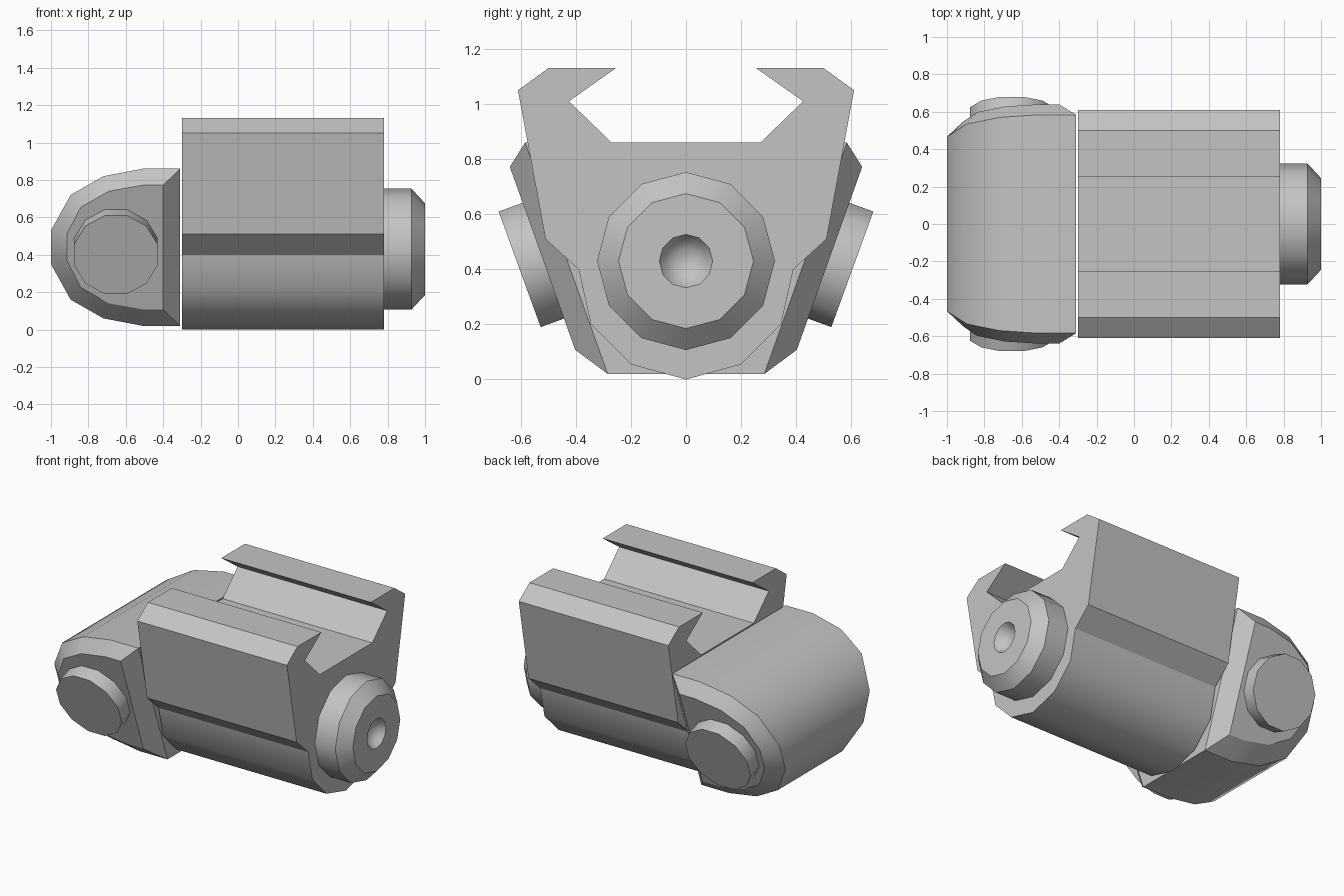
import bpy, bmesh, math
from mathutils import Vector

cube = bpy.data.objects.get("Cube")
if cube:
    bpy.data.objects.remove(cube)

grey = bpy.data.materials.new("plain_grey")
grey.use_nodes = True
grey.diffuse_color = (0.55, 0.55, 0.55, 1)
grey.node_tree.nodes["Principled BSDF"].inputs["Base Color"].default_value = grey.diffuse_color


def loft(name, rings, crease=33):
    """Skin a list of matching rings, cap the ends, keep creases sharp."""
    bm = bmesh.new()
    loops = [[bm.verts.new(p) for p in ring] for ring in rings]
    n = len(loops[0])
    for a, b in zip(loops, loops[1:]):
        for i in range(n):
            j = (i + 1) % n
            bm.faces.new((a[i], a[j], b[j], b[i]))
    bm.faces.new(loops[0])
    bm.faces.new(loops[-1])
    bmesh.ops.recalc_face_normals(bm, faces=bm.faces)
    for f in bm.faces:
        f.smooth = True
    for e in bm.edges:
        e.smooth = e.calc_face_angle(0) < math.radians(crease)
    mesh = bpy.data.meshes.new(name)
    bm.to_mesh(mesh)
    bm.free()
    mesh.materials.append(grey)
    obj = bpy.data.objects.new(name, mesh)
    bpy.context.collection.objects.link(obj)
    return obj


def circle(centre, u, v, radius, phase=0.0, n=12):
    """Ring of points around a centre in the plane of u and v."""
    angles = [math.tau * (i + phase) / n for i in range(n)]
    return [centre + radius * (math.cos(a) * u + math.sin(a) * v) for a in angles]


X, Y, Z = Vector((1, 0, 0)), Vector((0, 1, 0)), Vector((0, 0, 1))

# Rail clamp body: half profile in y and z, mirrored and extruded along x
half = [(0.2, 0.055), (0.345, 0.2), (0.39, 0.4), (0.51, 0.51), (0.61, 1.05),
        (0.5, 1.13), (0.255, 1.13), (0.425, 1.01), (0.27, 0.86)]
profile = [(0, 0)] + half + [(-y, z) for y, z in reversed(half)]
loft("clamp_body", [[(x, y, z) for y, z in profile] for x in (-0.3, 0.78)])

# Rounded end block: sloping sides with a bevelled rim
MID = 0.44


def mirrored_z(points):
    return points + [(x, 2 * MID - z) for x, z in reversed(points)]


rim = mirrored_z([(-0.31, 0.86), (-0.51, 0.86), (-0.72, 0.82), (-0.895, 0.72), (-1, 0.53)])
inset = mirrored_z([(-0.4, 0.772), (-0.51, 0.772), (-0.69, 0.74), (-0.84, 0.655), (-0.915, 0.51)])


def side_ring(points, base, side):
    return [(x, side * (base + 0.357 * z), z) for x, z in points]


loft("end_block", [side_ring(inset, 0.364, 1), side_ring(rim, 0.277, 1),
                   side_ring(rim, 0.277, -1), side_ring(inset, 0.364, -1)])

# Round side buttons, square to the sloping sides
tilt = math.radians(20)
for side, label in ((1, "back"), (-1, "front")):
    axis = Vector((0, side * math.cos(tilt), -math.sin(tilt)))
    up = axis.cross(X)
    outer = Vector((-0.653, side * 0.604, 0.4))
    loft(label + "_button", [circle(outer - depth * axis, X, up, 0.231, 0.5)
                             for depth in (0.15, 0)])

# End knob with a chamfered rim and a dished centre
steps = [(0.75, 0.323), (0.928, 0.323), (1, 0.245), (1, 0.097),
         (0.965, 0.075), (0.945, 0.045), (0.937, 0.01)]
loft("end_knob", [circle(Vector((x, 0, 0.43)), Y, Z, r) for x, r in steps])
